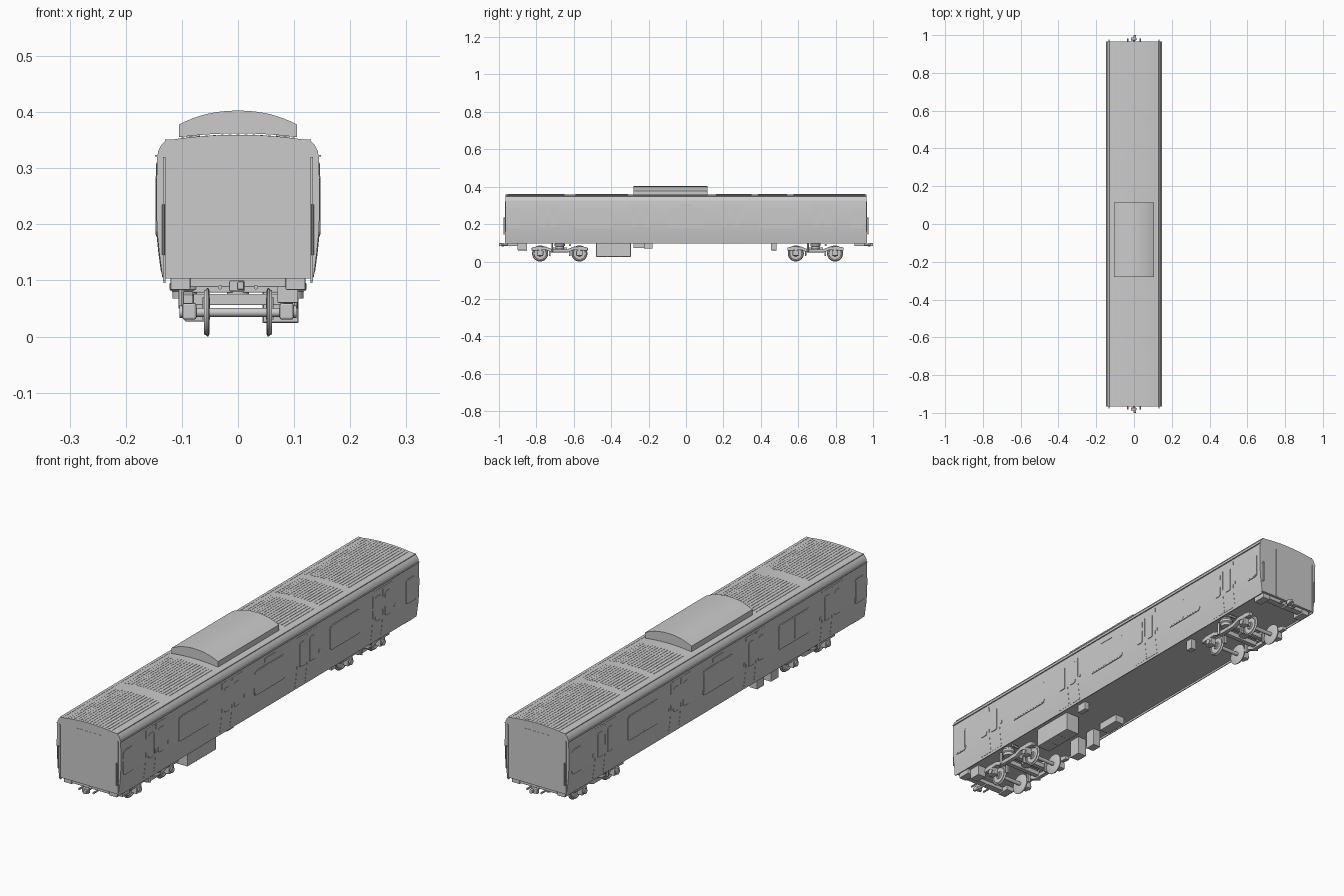
import bpy, bmesh, math
from mathutils import Vector, Matrix

if "Cube" in bpy.data.objects:
    bpy.data.objects.remove(bpy.data.objects["Cube"])


def make(name, verts, faces, smooth=False, bevel=0):
    me = bpy.data.meshes.new(name)
    me.from_pydata(verts, [], faces)
    bm = bmesh.new()
    bm.from_mesh(me)
    bmesh.ops.recalc_face_normals(bm, faces=bm.faces)
    bm.to_mesh(me)
    bm.free()
    ob = bpy.data.objects.new(name, me)
    bpy.context.collection.objects.link(ob)
    if bevel:
        m = ob.modifiers.new("bevel", 'BEVEL')
        m.width, m.segments = bevel, 2
    if smooth:
        bpy.ops.object.select_all(action='DESELECT')
        ob.select_set(True)
        bpy.context.view_layer.objects.active = ob
        bpy.ops.object.shade_smooth_by_angle(angle=math.radians(30))
    return ob


def prism(name, pts, a, b, axis='y', **kw):
    """Extrude a closed outline: (x,z) along y, or (y,z) along x."""
    n = len(pts)
    put = (lambda p, d: (p[0], d, p[1])) if axis == 'y' else (lambda p, d: (d, p[0], p[1]))
    verts = [put(p, a) for p in pts] + [put(p, b) for p in pts]
    faces = [[i, (i + 1) % n, n + (i + 1) % n, n + i] for i in range(n)]
    return make(name, verts, faces + [list(range(n)), list(range(n, 2 * n))], **kw)


def box(name, x0, x1, y0, y1, z0, z1, bevel=0):
    return prism(name, [(x0, z0), (x1, z0), (x1, z1), (x0, z1)], y0, y1, bevel=bevel)


def lathe(name, prof, centre, axis, n=28):
    """Revolve (distance, radius) points about an axis through centre."""
    q = Vector((0, 0, 1)).rotation_difference(Vector(axis))
    c, k = Vector(centre), len(prof)
    verts = [c + q @ Vector((r * math.cos(t), r * math.sin(t), d))
             for t in [2 * math.pi * j / n for j in range(n)] for d, r in prof]
    faces = [[j * k + i, j * k + i + 1, (j + 1) % n * k + i + 1, (j + 1) % n * k + i]
             for j in range(n) for i in range(k - 1)]
    faces += [[j * k for j in range(n)], [j * k + k - 1 for j in range(n)]]
    return make(name, verts, faces, smooth=True)


def rod(name, centre, axis, r, length, n=20):
    return lathe(name, [(-length / 2, r), (length / 2, r)], centre, axis, n)


def rounded(y0, y1, z0, z1, r, n=5):
    pts = []
    for k, (cy, cz) in enumerate([(y1 - r, z1 - r), (y0 + r, z1 - r), (y0 + r, z0 + r), (y1 - r, z0 + r)]):
        pts += [(cy + r * math.cos(a), cz + r * math.sin(a))
                for a in [math.pi / 2 * (k + i / n) for i in range(n + 1)]]
    return pts


# Body shell: one cross-section swept from end to end, with a recessed floor
SIDE = [(.1325, .095), (.1365, .12), (.1405, .15), (.1435, .18), (.145, .21),
        (.1455, .24), (.145, .28), (.144, .32)]
L = .965


def roof_z(x):
    return .3595 - .0105 * (x / .13) ** 2


half = [(.129, .103), (.129, .095)] + SIDE + [(.142, .331), (.137, .341), (.13, .3485)]
arch = [(x, roof_z(x)) for x in [.13 - .26 * i / 20 for i in range(1, 20)]]
prism("carriage_body", half + arch + [(-x, z) for x, z in reversed(half)], -L, L, smooth=True)


def side_x(z):
    for (xa, za), (xb, zb) in zip(SIDE, SIDE[1:]):
        if z <= zb:
            return xa + (xb - xa) * (z - za) / (zb - za)
    return SIDE[-1][0]


def side_panel(name, s, y0, y1, z0, z1, out):
    """Panel that follows the curve of the body side."""
    zs = [z0 + (z1 - z0) * i / 10 for i in range(11)]
    outline = [(s * (side_x(z) + out), z) for z in zs] + [(s * (side_x(z) - .004), z) for z in reversed(zs)]
    return prism(name, outline, y0, y1, smooth=True)


DOORS = (-.738, -.246, .24, .73)
WINDOWS = [(-.95, -.885), (.88, .945)]
WIDE = [(-.592, -.392), (-.102, .098), (.388, .585)]
for s in (1, -1):
    # Double doors with glazing, centre seal and buttons
    for y in DOORS:
        for d in (1, -1):
            ya, yb = sorted((y + d * .002, y + d * .066))
            side_panel("door_leaf", s, ya, yb, .105, .31, .0008)
            ya, yb = sorted((y + d * .014, y + d * .05))
            prism("door_window", rounded(ya, yb, .185, .285, .008), s * .14, s * .1472, axis='x')
        side_panel("door_seal", s, y - .002, y + .002, .115, .302, .0016)
        box("door_button", s * .14, s * .1468, y + .074, y + .081, .2, .212)
    # Saloon windows with frames
    for ya, yb in WINDOWS + WIDE:
        prism("window_frame", rounded(ya, yb, .178, .28, .012), s * .14, s * .1462, axis='x')
    for ya, yb in WIDE:
        m = (ya + yb) / 2
        for a, b in ((ya + .004, m - .002), (m + .002, yb - .004)):
            prism("window_pane", rounded(a, b, .182, .276, .009), s * .14, s * .1467, axis='x')
    for ya, yb in WINDOWS:
        prism("window_pane", rounded(ya + .004, yb - .004, .182, .276, .009), s * .14, s * .1467, axis='x')
    box("side_display", s * .14, s * .1465, -.035, .035, .292, .308)
    # Rain gutter and roof-edge strip
    box("rain_gutter", s * .141, s * .1475, -L, L, .3205, .3235)
    box("roof_edge_strip", s * .118, s * .13, -L, L, .345, .3515)

# Longitudinal roof ribs in five panels
for ya, yb in [(-.955, -.65), (-.59, -.31), (.16, .35), (.385, .54), (.575, .957)]:
    for i in range(15):
        x = -.098 + .014 * i
        z = roof_z(x)
        box("roof_rib", x - .0025, x + .0025, ya, yb, z - .002, z + .0009)

# Roof equipment pod: arched cover
top = [(.105 - .21 * i / 20) for i in range(21)]
pod = [(x, .378 + .0245 * (1 - (abs(x) / .105) ** 2.2)) for x in top]
under = [(x, roof_z(x) + .0025) for x in reversed(top)]
prism("roof_pod", pod + under, -.28, .115, smooth=True)
for y in (-.26, .095):
    for x in (-.08, .08):
        box("pod_mount", x - .012, x + .012, y - .012, y + .012, .348, .36)

# End walls: gangway door, grab rails, coupler and headstock
for e in (1, -1):
    box("end_door", -.06, .06, e * .96, e * (L + .0008), .104, .325)
    for s in (1, -1):
        box("corner_strip", s * .129, s * .1335, e * .95, e * (L + .003), .1, .32)
        rod("end_grab_rail", (s * .133, e * .974, .19), (0, 0, 1), .0025, .09, 10)
        for z in (.148, .232):
            rod("rail_bracket", (s * .133, e * .969, z), (0, 1, 0), .002, .012, 8)
        box("headstock_end", s * .085, s * .12, e * .9, e * .955, .083, .105, .002)
        rod("air_hose", (s * .032, e * .968, .088), (0, 1, 0), .004, .03, 10)
    box("headstock", -.085, .085, e * .925, e * .955, .088, .105, .002)
    rod("coupler_shaft", (0, e * .955, .09), (0, 1, 0), .006, .06, 14)
    box("coupler_head", -.016, .012, e * .972, e * .987, .08, .1, .003)
    box("coupler_knuckle", -.002, .011, e * .985, e * 1.0, .083, .098, .003)

# Bogies
frame = [(-.15, .058), (-.15, .074), (-.125, .08), (-.075, .079), (-.045, .067), (0, .065)]
frame = frame + [(-y, z) for y, z in reversed(frame[:-1])]
low = [(.075, .062), (.045, .049), (-.045, .049), (-.075, .062)]
wheel = [(-.005, .012), (-.005, .039), (-.003, .043), (-.001, .043), (.001, .0405), (.005, .039),
         (.005, .034), (.0015, .032), (.0015, .016), (.005, .013), (.005, .01)]
for yc in (-.675, .692):
    for s in (1, -1):
        prism("bogie_side_frame", [(y + yc, z) for y, z in frame + low], s * .08, s * .098,
              axis='x', bevel=.002)
        lathe("air_spring", [(-.02, .022), (-.008, .022), (-.004, .027), (.006, .027), (.01, .022), (.016, .022)],
              (s * .095, yc, .088), (0, 0, 1), 20)
        rod("damper", (s * .106, yc + .055, .088), (1, 0, 0), .006, .03, 12)
        rod("vertical_damper", (s * .101, yc - .04, .075), (0, 0, 1), .005, .05, 12)
        for d in (-.105, .105):
            y = yc + d
            lathe("wheel", wheel, (s * .056, y, .043), (s, 0, 0), 32)
            box("axle_box", s * .074, s * .099, y - .017, y + .017, .03, .06, .004)
            rod("axle_cap", (s * .1, y, .044), (1, 0, 0), .011, .008, 16)
            rod("primary_spring", (s * .088, y, .066), (0, 0, 1), .01, .02, 16)
            ys = sorted((y - math.copysign(.048, d), y - math.copysign(.056, d)))
            box("brake_block", s * .05, s * .063, ys[0], ys[1], .03, .07, .001)
    for d in (-.105, .105):
        rod("axle", (0, yc + d, .043), (1, 0, 0), .008, .19, 18)
    for d in (-.03, .03):
        box("bogie_transom", -.085, .085, yc + d - .01, yc + d + .01, .056, .076, .002)
    box("bogie_bolster", -.11, .11, yc - .018, yc + .018, .078, .092, .002)
    rod("bogie_pivot", (0, yc, .085), (0, 0, 1), .02, .045, 20)

# Underfloor equipment cases
for name, dims in [
        ("equipment_case", (.045, .107, -.48, -.295, .025, .105)),
        ("small_case_right", (.085, .107, -.225, -.18, .07, .105)),
        ("tank_left_front", (-.095, -.055, -.465, -.415, .027, .105)),
        ("tank_left_rear", (-.095, -.06, -.37, -.325, .03, .105)),
        ("shallow_case_left", (-.1, -.055, -.28, -.18, .072, .105)),
        ("end_case", (.07, .107, -.9, -.85, .06, .105)),
        ("post_case", (.08, .105, .455, .485, .06, .105))]:
    box(name, *dims, bevel=.0015)
for y in (-.42, -.355):
    box("case_seam", .044, .108, y - .0015, y + .0015, .0245, .1)
